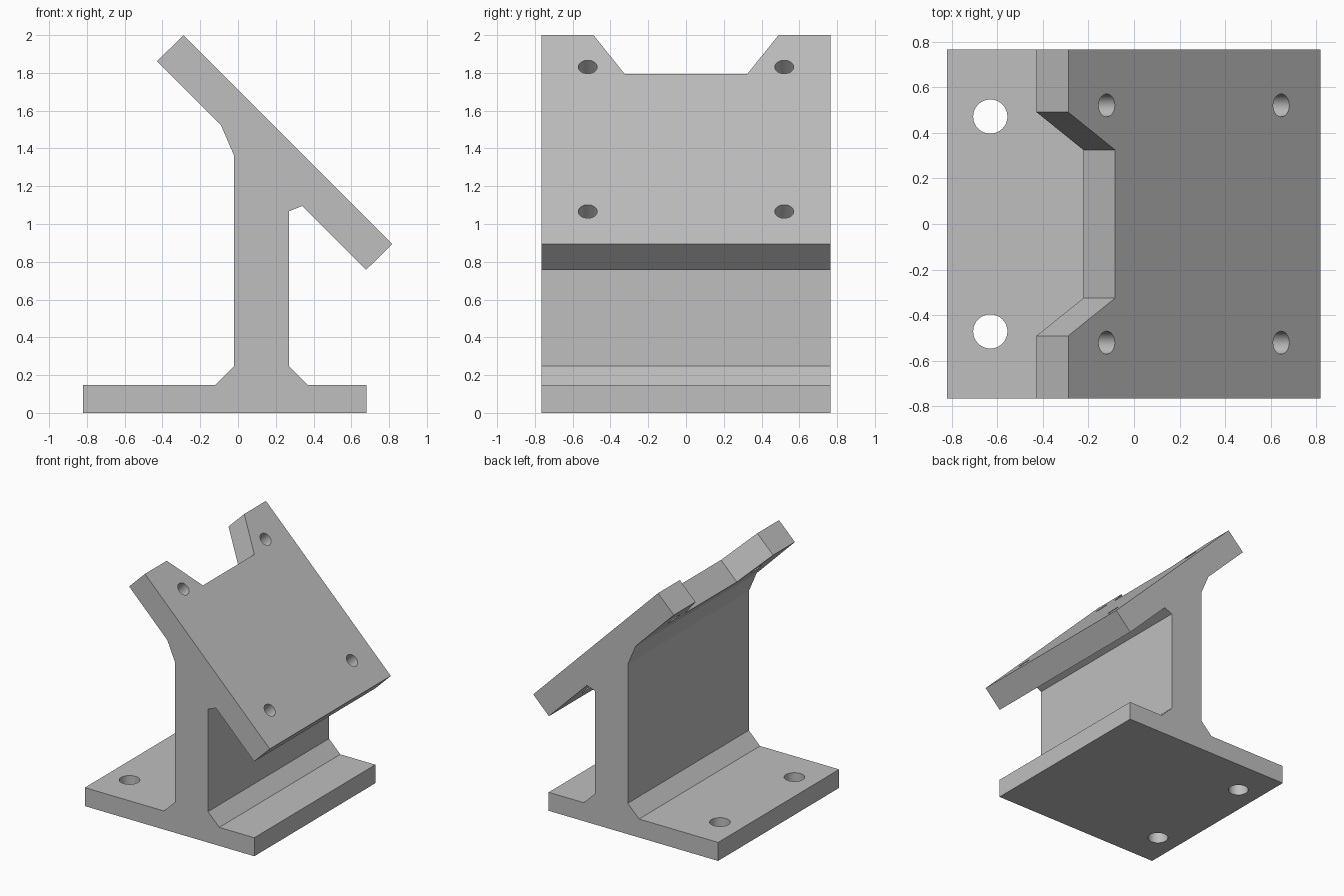
import bpy
import bmesh
from math import radians
from mathutils import Matrix, Vector

if "Cube" in bpy.data.objects:
    bpy.data.objects.remove(bpy.data.objects["Cube"])

HALF_DEPTH = 0.765
TILT = Matrix.Rotation(radians(45), 4, "Y")   # local z becomes the mounting plate normal

grey = bpy.data.materials.new("plain grey")
grey.use_nodes = True
colour = (0.52, 0.52, 0.52, 1)
grey.diffuse_color = colour
grey.node_tree.nodes["Principled BSDF"].inputs["Base Color"].default_value = colour


def prism(name, outline, sweep):
    """Extrude a closed outline of 3D points along a sweep vector."""
    bm = bmesh.new()
    face = bm.faces.new([bm.verts.new(p) for p in outline])
    grown = bmesh.ops.extrude_face_region(bm, geom=[face])["geom"]
    moved = [v for v in grown if isinstance(v, bmesh.types.BMVert)]
    bmesh.ops.translate(bm, verts=moved, vec=sweep)
    bmesh.ops.recalc_face_normals(bm, faces=bm.faces)
    return finish(name, bm)


def drill(name, centre, radius, length, turn=Matrix()):
    bm = bmesh.new()
    bmesh.ops.create_cone(bm, cap_ends=True, segments=48, radius1=radius, radius2=radius,
                          depth=length, matrix=Matrix.Translation(centre) @ turn)
    return finish(name, bm)


def finish(name, bm):
    mesh = bpy.data.meshes.new(name)
    bm.to_mesh(mesh)
    bm.free()
    mesh.materials.append(grey)
    obj = bpy.data.objects.new(name, mesh)
    bpy.context.collection.objects.link(obj)
    return obj


def cut(target, cutter):
    cutter.hide_render = True
    mod = target.modifiers.new("cut", "BOOLEAN")
    mod.operation = "DIFFERENCE"
    mod.solver = "EXACT"
    mod.object = cutter
    bpy.context.view_layer.objects.active = target
    bpy.ops.object.modifier_apply(modifier=mod.name)
    bpy.data.objects.remove(cutter)


# Side profile: base flange, upright web with chamfers, tilted mounting plate
profile = [(-0.82, 0), (0.68, 0), (0.68, 0.148), (0.37, 0.148), (0.27, 0.247),
           (0.27, 1.067), (0.34, 1.095), (0.678, 0.757), (0.817, 0.895), (-0.288, 2),
           (-0.428, 1.862), (-0.09, 1.523), (-0.02, 1.36), (-0.02, 0.247),
           (-0.12, 0.148), (-0.82, 0.148)]
bracket = prism("angled_bracket", [(x, -HALF_DEPTH, z) for x, z in profile],
                (0, 2 * HALF_DEPTH, 0))

# Tapered notch in the raised edge, square to the plate
edge = Vector((-0.288, 0, 2))
slope = TILT @ Vector((1, 0, 0))
normal = TILT @ Vector((0, 0, 1))
depth, flare = 0.29, 0.165
notch = []
for along, half in ((-depth, 0.49 + flare), (depth, 0.49 - flare)):
    for side in (-1, 1) if along < 0 else (1, -1):
        notch.append(edge + slope * along + Vector((0, side * half, 0)) + normal * 0.1)
cut(bracket, prism("notch_cutter", notch, normal * -0.4))

# Bolt holes through the base and the plate
for side in (-1, 1):
    cut(bracket, drill("base_hole_cutter", (-0.63, side * 0.471, 0.07), 0.075, 0.4))
    for x in (-0.12, 0.645):
        centre = Vector((x, side * 0.52, 1.711 - x)) - normal * 0.1
        cut(bracket, drill("plate_hole_cutter", centre, 0.05, 0.3, TILT))

# Smooth hole walls, crisp edges elsewhere
bpy.ops.object.select_all(action="DESELECT")
bracket.select_set(True)
bpy.context.view_layer.objects.active = bracket
bpy.ops.object.shade_smooth_by_angle(angle=radians(20))
